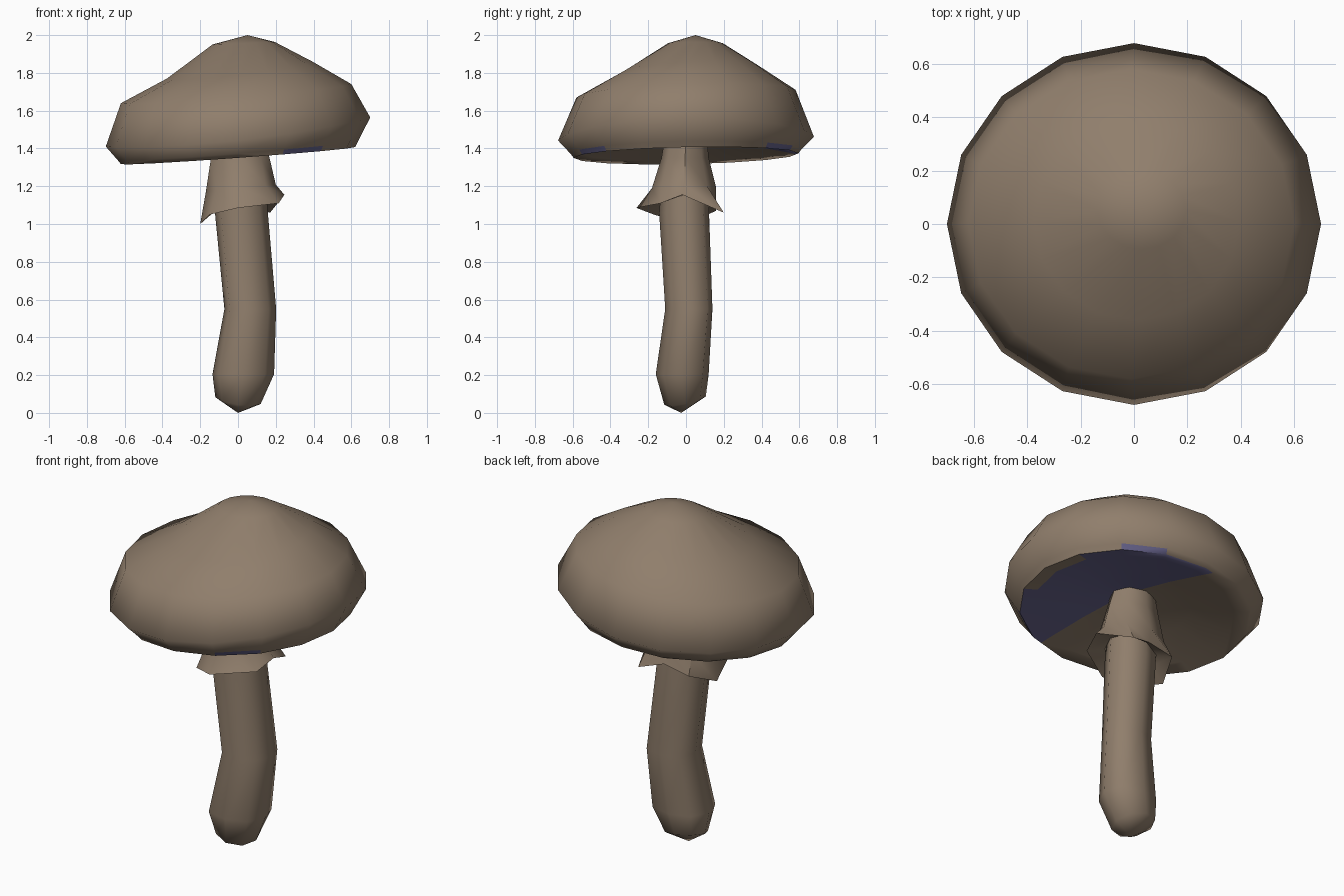
import bpy, bmesh, math
from mathutils import Vector

if "Cube" in bpy.data.objects:
    bpy.data.objects.remove(bpy.data.objects["Cube"])


def material(name, rgb):
    m = bpy.data.materials.new(name)
    m.diffuse_color = (*rgb, 1)
    m.use_nodes = True
    m.node_tree.nodes["Principled BSDF"].inputs["Base Color"].default_value = m.diffuse_color
    return m


brown = material("mushroom_brown", (0.28, 0.21, 0.15))
violet = material("violet_gill", (0.135, 0.125, 0.26))


def ring(n, cx, cy, rx, ry, z, sx=0.0, sy=0.0, bow=0.0, diag=1.0):
    """Elliptical ring sloping by sx, sy; bow lifts the x ends, diag widens the x = y axis."""
    pts = []
    for i in range(n):
        a = 2 * math.pi * i / n
        c, s = math.cos(a), math.sin(a)
        k = diag if c * s > 0.1 else 1.0
        x, y = rx * c * k, ry * s * k
        pts.append(Vector((cx + x, cy + y, z + x * sx + y * sy + bow * c * c)))
    return pts


def loft(bm, rings, start=None, end=None):
    """Skin rings in order, optionally closing each end to a point."""
    loops = [[bm.verts.new(p) for p in r] for r in rings]
    n = len(loops[0])
    bands = []
    for a, b in zip(loops, loops[1:]):
        bands.append([bm.faces.new((a[i], a[(i + 1) % n], b[(i + 1) % n], b[i])) for i in range(n)])
    for tip, loop, first in ((start, loops[0], True), (end, loops[-1], False)):
        if tip is None:
            continue
        v = bm.verts.new(tip)
        fan = [bm.faces.new((loop[i], loop[(i + 1) % n], v)) for i in range(n)]
        if first:
            bands.insert(0, fan)
        else:
            bands.append(fan)
    return bands


def finish(bm, name, angle, materials):
    bmesh.ops.recalc_face_normals(bm, faces=bm.faces[:])
    me = bpy.data.meshes.new(name)
    bm.to_mesh(me)
    bm.free()
    ob = bpy.data.objects.new(name, me)
    bpy.context.collection.objects.link(ob)
    for m in materials:
        me.materials.append(m)
    bpy.ops.object.select_all(action='DESELECT')
    ob.select_set(True)
    bpy.context.view_layer.objects.active = ob
    bpy.ops.object.shade_smooth_by_angle(angle=math.radians(angle))
    return ob


# Cap: tilted dome with a shallow hollow underneath
bm = bmesh.new()
bands = loft(bm, [
    ring(16, 0, 0, 0.31, 0.30, 1.415, 0.075, 0.02),
    ring(16, 0, 0, 0.54, 0.525, 1.376, 0.073, 0.02),
    ring(16, 0, 0, 0.62, 0.595, 1.362, 0.073, 0.02),
    ring(16, 0, 0, 0.636, 0.612, 1.385, 0.08, 0.02, 0.003),
    ring(16, 0, 0, 0.70, 0.677, 1.452, 0.11, 0.015, 0.035),
    ring(16, -0.01, 0, 0.61, 0.58, 1.69, 0.083, 0.035),
    ring(16, 0.01, 0.01, 0.385, 0.37, 1.815, 0.115, 0.07),
    ring(16, 0.03, 0.05, 0.165, 0.145, 1.957, 0.04, 0.0),
], start=(0, 0, 1.455), end=(0.05, 0.05, 2.0))

# Violet half of the underside: brown at the outer +x edge, two strips reaching the lip
normal = Vector((1, 0.2, 0)).normalized()
point = Vector((0.06, 0, 0))
under_geom = set()
for level, band in enumerate(bands[:4]):
    for f in band:
        c = f.calc_center_median()
        angle = abs(math.degrees(math.atan2(c.y, c.x)))
        violet_face = (level < 2 or (level == 2 and angle > 25)
                       or (level == 3 and 46 < angle < 66))
        f.material_index = int(violet_face)
        if level < 3:
            under_geom.add(f)
            under_geom.update(f.verts)
            under_geom.update(f.edges)
bmesh.ops.bisect_plane(bm, geom=list(under_geom), plane_co=point, plane_no=normal)
for f in bm.faces:
    if (f.calc_center_median() - point).dot(normal) < 0:
        f.material_index = 0
finish(bm, "cap", 66, (brown, violet))

# Stem: bent, with a swollen foot
bm = bmesh.new()
loft(bm, [
    ring(8, 0.0, -0.005, 0.12, 0.11, 0.065, -0.15, 0.2),
    ring(8, 0.028, -0.02, 0.163, 0.14, 0.205, diag=1.1),
    ring(8, 0.065, 0.015, 0.137, 0.125, 0.55, diag=1.13),
    ring(8, 0.018, -0.01, 0.14, 0.132, 1.06, diag=1.08),
    ring(8, 0.01, 0.0, 0.12, 0.11, 1.46),
], start=(0, -0.025, 0))
finish(bm, "stem", 60, (brown,))

# Skirt: flared collar with a ragged hem, tucked back to the stem
hem = [Vector(p) for p in (
    (0.245, -0.02, 1.155), (0.17, 0.20, 1.06), (0.03, 0.16, 1.10), (-0.13, 0.16, 1.07),
    (-0.20, 0.0, 1.00), (-0.15, -0.17, 1.05), (0.0, -0.262, 1.085), (0.215, -0.135, 1.11))]
bm = bmesh.new()
loft(bm, [
    ring(8, 0.01, 0.0, 0.125, 0.112, 1.46),
    ring(8, 0.012, -0.005, 0.155, 0.125, 1.35),
    ring(8, 0.015, -0.01, 0.185, 0.17, 1.19, 0.1, 0.0),
    hem,
    ring(8, 0.015, -0.01, 0.14, 0.134, 1.12, 0.25, 0.0, diag=1.08),
])
finish(bm, "skirt", 50, (brown,))
